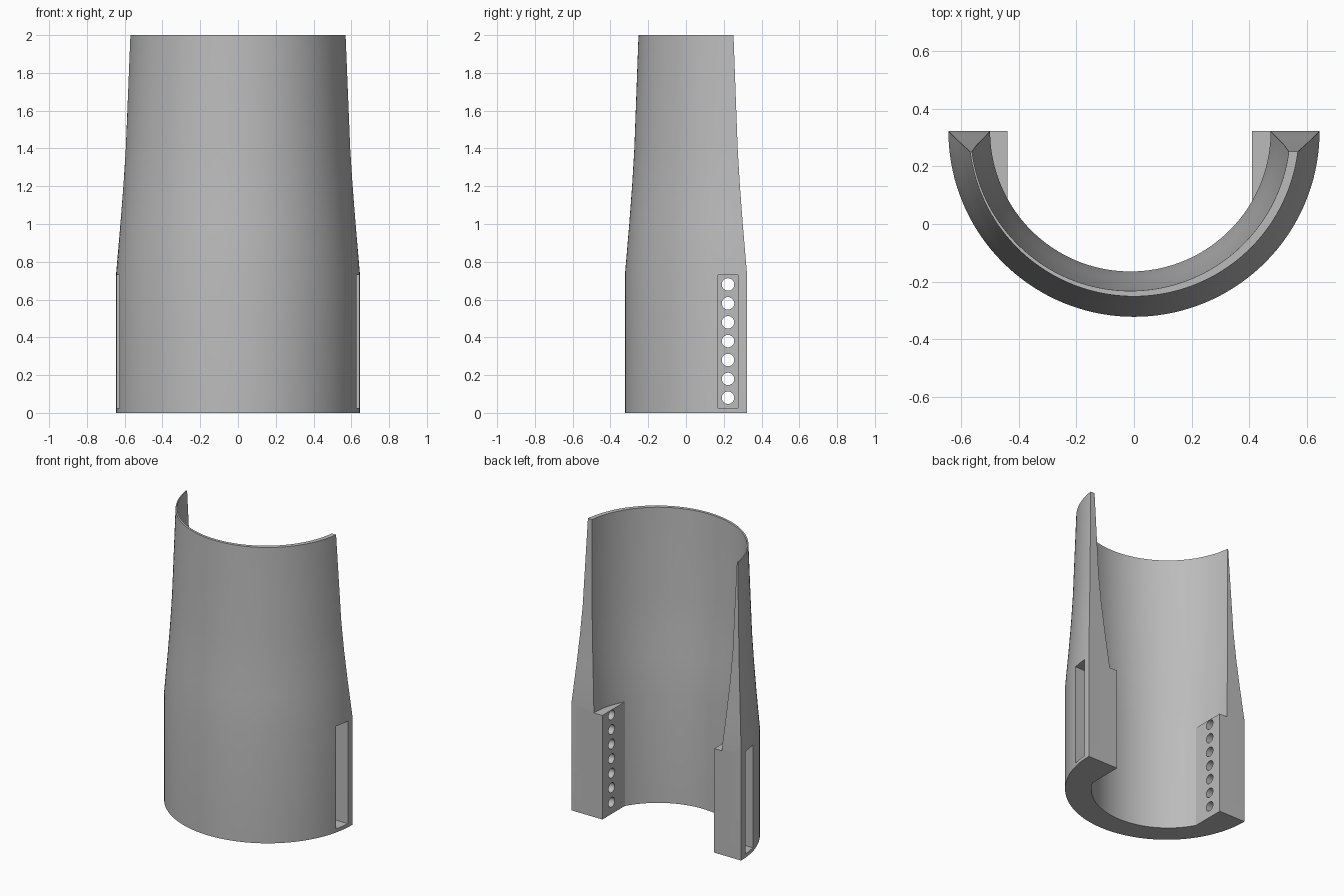
import bpy, bmesh, math
from mathutils import Matrix, Vector

if "Cube" in bpy.data.objects:
    bpy.data.objects.remove(bpy.data.objects["Cube"])

grey = bpy.data.materials.new("plain_grey")
grey.diffuse_color = (0.5, 0.5, 0.5, 1)
grey.use_nodes = True
grey.node_tree.nodes["Principled BSDF"].inputs["Base Color"].default_value = grey.diffuse_color

CY = 0.3225          # y of the half-round axis, also the flat back face
INNER_X = -0.0125    # the bore sits slightly off centre
SEG = 72
# z, outer radius, inner radius
LEVELS = [(0, .645, .4875), (.74, .645, .4875), (1.0, .623, .509),
          (1.2, .608, .525), (1.4, .596, .537), (2.0, .574, .555)]


def to_object(bm, name):
    bmesh.ops.recalc_face_normals(bm, faces=bm.faces)
    me = bpy.data.meshes.new(name)
    bm.to_mesh(me)
    bm.free()
    me.materials.append(grey)
    ob = bpy.data.objects.new(name, me)
    bpy.context.collection.objects.link(ob)
    return ob


def box(name, lo, hi):
    lo, hi = Vector(lo), Vector(hi)
    bm = bmesh.new()
    bmesh.ops.create_cube(bm, size=1, matrix=Matrix.Translation((lo + hi) / 2)
                          @ Matrix.Diagonal((*(hi - lo), 1)))
    return to_object(bm, name)


def boolean(target, tool, op):
    mod = target.modifiers.new("bool", 'BOOLEAN')
    mod.operation, mod.solver, mod.object = op, 'EXACT', tool
    bpy.context.view_layer.objects.active = target
    bpy.ops.object.modifier_apply(modifier=mod.name)
    bpy.data.objects.remove(tool)


# Half-round tapered shell, its back face leaning in with the taper
def arc(bm, cx, r, drop, z):
    a0 = math.asin(drop / r)
    pts = []
    for i in range(SEG + 1):
        a = math.pi + a0 + (math.pi - 2 * a0) * i / SEG
        pts.append(bm.verts.new((cx + r * math.cos(a), CY + r * math.sin(a), z)))
    return pts


bm = bmesh.new()
rings = []
for z, ro, ri in LEVELS:
    drop = LEVELS[0][1] - ro
    rings.append(arc(bm, 0, ro, drop, z) + arc(bm, INNER_X, ri, drop, z)[::-1])
n = len(rings[0])
for a, b in zip(rings, rings[1:]):
    for i in range(n):
        j = (i + 1) % n
        bm.faces.new((a[i], a[j], b[j], b[i]))
for ring in (rings[0], rings[-1]):
    for i in range(SEG):
        bm.faces.new((ring[i], ring[i + 1], ring[n - 2 - i], ring[n - 1 - i]))
shell = to_object(bm, "half_round_shell")

# Clamp blocks on both inner sides, each with an outer slot and a row of holes
for side, inner in ((-1, .44), (1, .41)):
    xs = sorted((side * inner, side * .55))
    boolean(shell, box("clamp_block", (xs[0], .05, 0), (xs[1], CY, .715)), 'UNION')
for side in (-1, 1):
    xs = sorted((side * .52, side * .8))
    boolean(shell, box("slot_cutter", (xs[0], .17, .025), (xs[1], .275, .73)), 'DIFFERENCE')
bm = bmesh.new()
for i in range(7):
    bmesh.ops.create_cone(bm, cap_ends=True, segments=32, radius1=.033, radius2=.033,
                          depth=1.16, matrix=Matrix.Translation((0, .2225, .08 + .1 * i))
                          @ Matrix.Rotation(math.pi / 2, 4, 'Y'))
boolean(shell, to_object(bm, "hole_cutter"), 'DIFFERENCE')

# Smooth shading with sharp edges kept
bpy.ops.object.select_all(action='DESELECT')
shell.select_set(True)
bpy.context.view_layer.objects.active = shell
bpy.ops.object.shade_smooth_by_angle(angle=math.radians(25))
